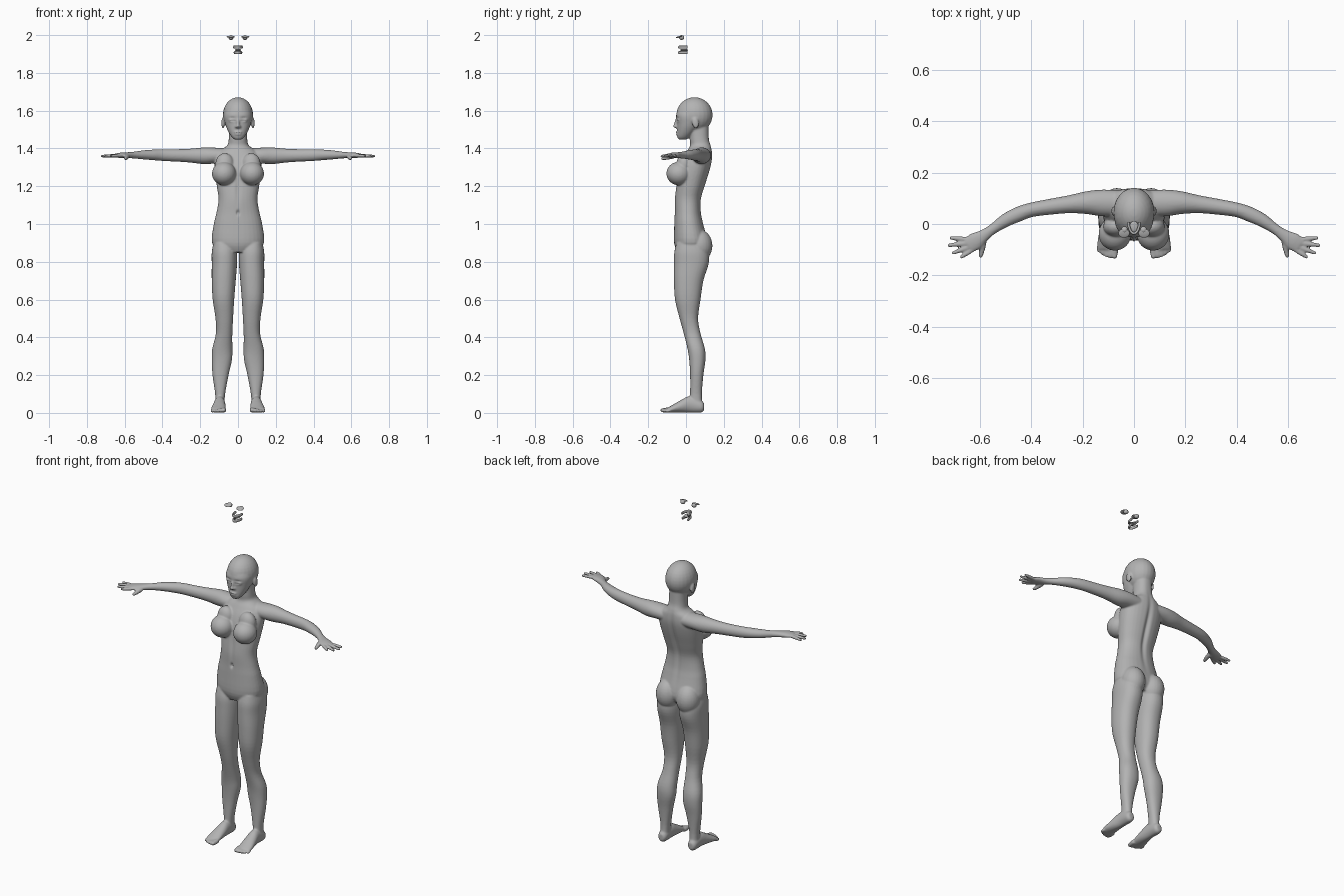
import bpy, bmesh, math
from mathutils import Vector, Matrix

cube = bpy.data.objects.get("Cube")
if cube:
    bpy.data.objects.remove(cube, do_unlink=True)

grey = bpy.data.materials.new("plain_grey")
grey.use_nodes = True
tone = (0.45, 0.45, 0.45, 1)
grey.diffuse_color = tone
grey.node_tree.nodes["Principled BSDF"].inputs["Base Color"].default_value = tone
SIDES = 32


def finish(bm, name):
    bmesh.ops.recalc_face_normals(bm, faces=bm.faces)
    mesh = bpy.data.meshes.new(name)
    bm.to_mesh(mesh)
    bm.free()
    mesh.materials.append(grey)
    obj = bpy.data.objects.new(name, mesh)
    bpy.context.collection.objects.link(obj)
    return obj


def refine(rows, steps=4):
    """Catmull-Rom interpolation of ring data."""
    rows = [Vector(r) for r in rows]
    out = []
    for i in range(len(rows) - 1):
        a, b, c, d = rows[max(i - 1, 0)], rows[i], rows[i + 1], rows[min(i + 2, len(rows) - 1)]
        for k in range(steps):
            t = k / steps
            out.append(b + (c - a) * t / 2 + (a * 2 - b * 5 + c * 4 - d) * t * t / 2
                       + (b * 3 - a - c * 3 + d) * t ** 3 / 2)
    return out + [rows[-1]]


def loft(bm, rows, upright=False, side=1, power=1.0):
    """Skin elliptical rings; each row is x, y, z, radius across, radius through."""
    rows = refine(rows)
    rings = []
    for i, r in enumerate(rows):
        centre = Vector(r[:3])
        if upright:
            u, v = Vector((1, 0, 0)), Vector((0, 1, 0))
        else:
            along = Vector(rows[min(i + 1, len(rows) - 1)][:3]) - Vector(rows[max(i - 1, 0)][:3])
            u, v = Vector((-along.y, along.x, 0)).normalized(), Vector((0, 0, 1))
        ring = []
        for k in range(SIDES):
            c, s = math.cos(math.tau * k / SIDES), math.sin(math.tau * k / SIDES)
            p = centre + u * r[3] * math.copysign(abs(c) ** power, c) \
                + v * r[4] * math.copysign(abs(s) ** power, s)
            ring.append(bm.verts.new((p.x * side, p.y, p.z)))
        rings.append(ring)
    for a, b in zip(rings, rings[1:]):
        for k in range(SIDES):
            j = (k + 1) % SIDES
            bm.faces.new((a[k], a[j], b[j], b[k]))
    bm.faces.new(rings[0])
    bm.faces.new(rings[-1])


def column(bm, rows, side=1, power=0.9):
    """Upright loft; each row is z, x min, x max, y front, y back."""
    loft(bm, [((a + b) / 2, (f + k) / 2, z, (b - a) / 2, (k - f) / 2)
              for z, a, b, f, k in rows], True, side, power)


def ball(bm, centre, radii, tilt=0):
    m = Matrix.Translation(centre) @ Matrix.Rotation(tilt, 4, 'X') @ Matrix.Diagonal((*radii, 1))
    bmesh.ops.create_uvsphere(bm, u_segments=24, v_segments=16, radius=1, matrix=m)


def digit(bm, start, end, r0, r1, side):
    a, b = Vector(start), Vector(end)
    tip = b - (b - a).normalized() * r1
    loft(bm, [(*a, r0, r0), (*a.lerp(tip, .5), r0, r0), (*tip, r1, r1)], False, side)
    ball(bm, (tip.x * side, tip.y, tip.z), (r1, r1, r1))


body = bmesh.new()

# Torso and neck
column(body, [(z, -w, w, f, b) for z, w, f, b in [
    (.85, .09, -.045, .09), (.9, .138, -.063, .115), (1, .128, -.062, .092),
    (1.06, .114, -.06, .08), (1.13, .103, -.06, .08), (1.2, .112, -.052, .1),
    (1.28, .122, -.04, .125), (1.34, .122, -.02, .138), (1.385, .1, .005, .138),
    (1.415, .058, .022, .132), (1.45, .049, .02, .122), (1.52, .047, .02, .12)]])

# Skull, jaw and face
ball(body, (0, .045, 1.577), (.08, .096, .094))
column(body, [(z, -w, w, f, b) for z, w, f, b in [
    (1.447, .018, -.038, .0), (1.46, .033, -.046, .02), (1.49, .052, -.047, .05),
    (1.53, .068, -.048, .08), (1.58, .075, -.052, .1), (1.63, .055, -.03, .1)]])
for z, w, y, h in [(1.485, .021, -.046, .006), (1.475, .018, -.045, .006)]:
    ball(body, (0, y, z), (w, .009, h))
ball(body, (0, -.053, 1.518), (.012, .016, .011))
ball(body, (0, -.05, 1.537), (.008, .012, .028), -.25)

for s in (1, -1):
    # Ears, nostrils and closed eyelids
    ball(body, (s * .079, .05, 1.535), (.009, .018, .03), .15)
    ball(body, (s * .01, -.049, 1.515), (.008, .009, .007))
    ball(body, (s * .032, -.036, 1.549), (.019, .012, .01))
    # Chest and hips
    ball(body, (s * .074, -.038, 1.267), (.064, .066, .062))
    ball(body, (s * .07, -.01, 1.315), (.05, .04, .06))
    ball(body, (s * .066, .07, .885), (.066, .07, .085))
    # Legs
    column(body, [
        (.9, .02, .13, -.05, .1), (.85, .006, .139, -.062, .12), (.79, .005, .139, -.064, .12),
        (.7, .012, .139, -.064, .092), (.6, .02, .134, -.058, .077), (.5, .026, .119, -.034, .064),
        (.42, .03, .117, -.012, .077), (.34, .03, .136, .008, .1), (.28, .032, .139, .017, .103),
        (.2, .05, .135, .022, .092), (.1, .068, .121, .022, .084), (.03, .072, .12, .02, .088)], s)
    # Feet and toes
    loft(body, [(.097, .096, .032, .014, .018), (.097, .08, .034, .026, .032),
                (.097, .02, .045, .029, .043), (.1, -.03, .034, .035, .032),
                (.104, -.075, .021, .039, .019), (.106, -.1, .014, .037, .012)], False, s)
    for i in range(5):
        r = .013 - .0012 * i
        x = .074 + .0155 * i
        digit(body, (x, -.085, r + .003), (x + .002, -.136 + .003 * i * i / 2, r), r, r * .85, s)
    # Arms and palms
    loft(body, [(.03, .08, 1.36, .05, .04), (.12, .082, 1.362, .052, .042),
                (.18, .083, 1.361, .045, .044), (.25, .077, 1.362, .035, .037),
                (.32, .068, 1.363, .031, .033), (.4, .055, 1.365, .028, .031),
                (.45, .038, 1.366, .029, .028), (.5, .014, 1.366, .026, .024),
                (.55, -.02, 1.365, .02, .018), (.585, -.045, 1.364, .024, .016),
                (.62, -.068, 1.364, .034, .014), (.645, -.085, 1.362, .031, .011)], False, s)
    # Fingers and thumb
    for a, b in [((.647, -.06), (.72, -.054)), ((.652, -.075), (.727, -.084)),
                 ((.643, -.09), (.71, -.115)), ((.628, -.1), (.678, -.132))]:
        digit(body, (*a, 1.362), (*b, 1.359), .0092, .0075, s)
    digit(body, (.585, -.065, 1.358), (.598, -.132, 1.345), .012, .0085, s)

figure = finish(body, "body")

# Fuse the parts into one smooth skin
fuse = figure.modifiers.new("fuse", 'REMESH')
fuse.mode = 'VOXEL'
fuse.voxel_size = .0045
soften = figure.modifiers.new("soften", 'SMOOTH')
soften.factor = .5
soften.iterations = 7
bpy.context.view_layer.objects.active = figure
figure.select_set(True)
bpy.ops.object.convert(target='MESH')

# Grooves: centre, radii of influence, push along y
grooves = [((0, .12, 1.2), (.014, .08, .16), -.013), ((0, -.06, 1.06), (.007, .04, .012), .012),
           ((0, -.05, 1.18), (.012, .03, .08), .006), ((0, -.045, 1.4805), (.02, .02, .003), .004)]
for s in (1, -1):
    grooves += [((s * .03, -.05, 1.562), (.017, .03, .006), .004),
                ((s * .032, -.05, 1.546), (.017, .03, .003), .004)]
for v in figure.data.vertices:
    for centre, size, push in grooves:
        d = sum(((v.co[i] - centre[i]) / size[i]) ** 2 for i in range(3))
        if d < 6:
            v.co.y += push * math.exp(-d)

# Separate eyes with lashes, held above the head
parts = [figure]
for s, label in ((1, "left"), (-1, "right")):
    bm = bmesh.new()
    ball(bm, (s * .037, -.023, 1.987), (.0135, .0135, .0125))
    ball(bm, (s * .039, -.036, 1.991), (.022, .018, .004), .25)
    parts.append(finish(bm, label + "_eye"))

# Separate teeth and tongue, also held above the head
for name, z, w in (("upper_teeth", 1.936, .025), ("lower_teeth", 1.907, .021)):
    bm = bmesh.new()
    arc = [math.pi * (1 + i / 8) for i in range(9)]
    loft(bm, [(w * math.cos(a) * .85, .008 + .045 * math.sin(a), z, .005, .008) for a in arc])
    parts.append(finish(bm, name))
bm = bmesh.new()
ball(bm, (0, -.01, 1.921), (.017, .022, .006))
parts.append(finish(bm, "tongue"))

for obj in parts:
    for p in obj.data.polygons:
        p.use_smooth = True
        p.material_index = 0
    if not obj.data.materials:
        obj.data.materials.append(grey)
